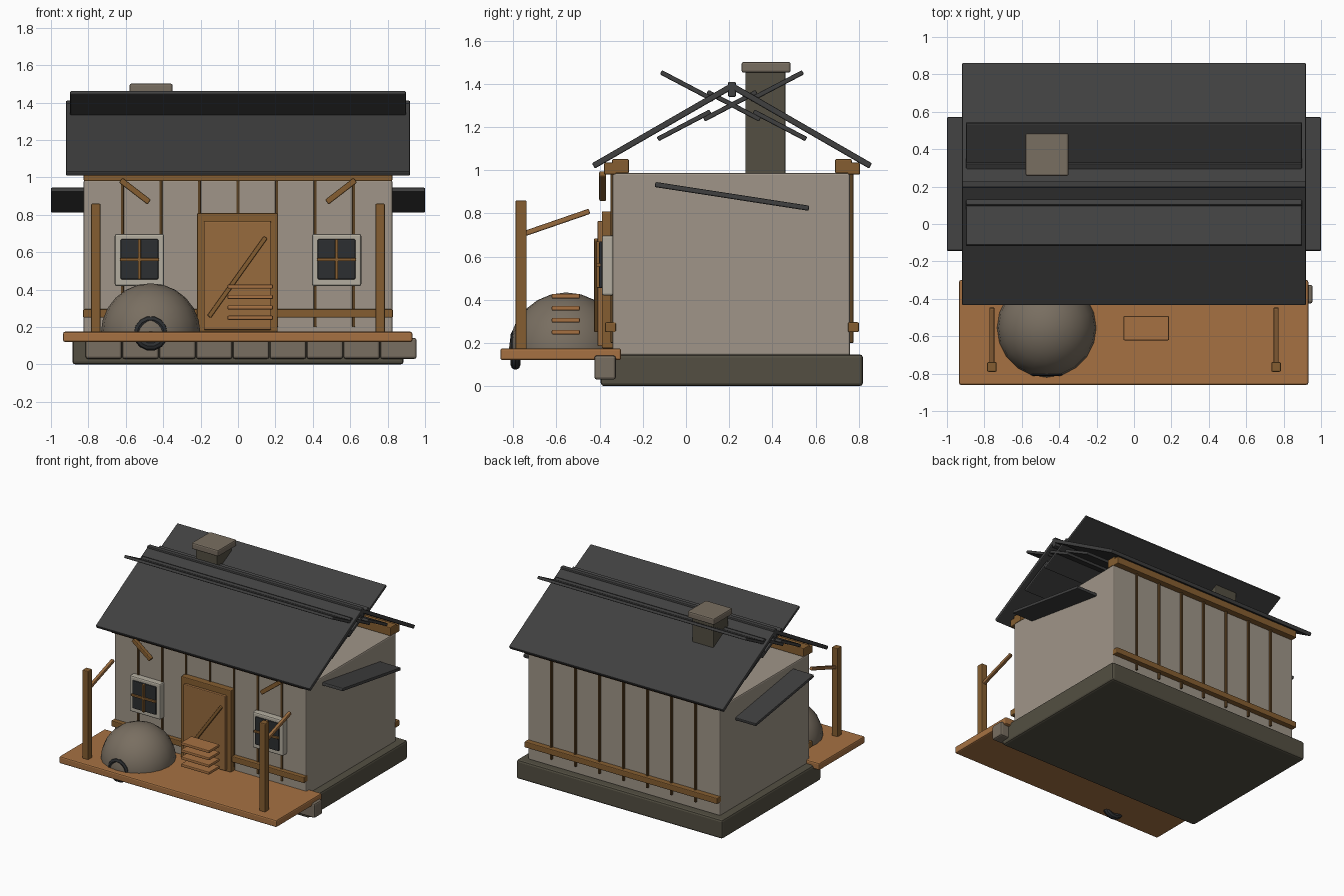
import bpy, bmesh, math
from mathutils import Vector, Matrix

if "Cube" in bpy.data.objects:
    bpy.data.objects.remove(bpy.data.objects["Cube"])


def material(name, rgb):
    m = bpy.data.materials.new(name)
    m.diffuse_color = [(c / 255) ** 2.2 for c in rgb] + [1]
    m.use_nodes = True
    m.node_tree.nodes["Principled BSDF"].inputs["Base Color"].default_value = m.diffuse_color
    return m


PLASTER = material("plaster", (158, 148, 135))
STONE = material("stone", (120, 110, 97))
DARK_STONE = material("dark_stone", (84, 80, 68))
WOOD = material("wood", (132, 94, 52))
DECK = material("deck_wood", (165, 113, 68))
DOOR = material("door_wood", (150, 106, 64))
DARK_WOOD = material("dark_wood", (92, 68, 40))
TRIM = material("pale_trim", (178, 172, 158))
ROOF = material("roof", (66, 66, 66))
GLASS = material("dark_glass", (48, 50, 52))


def add(name, bm, mat):
    me = bpy.data.meshes.new(name)
    bm.to_mesh(me)
    bm.free()
    me.materials.append(mat)
    ob = bpy.data.objects.new(name, me)
    bpy.context.collection.objects.link(ob)
    return ob


def slab(name, center, size, mat, rot=None, bevel=0.006):
    """Bevelled box, optionally rotated about its centre."""
    bm = bmesh.new()
    bmesh.ops.create_cube(bm, size=1, matrix=Matrix.Diagonal((*size, 1)))
    b = min(bevel, min(size) * 0.25)
    bmesh.ops.bevel(bm, geom=bm.edges[:], offset=b, segments=2, profile=0.5, affect='EDGES')
    ob = add(name, bm, mat)
    ob.matrix_world = Matrix.Translation(center) @ (rot or Matrix.Identity(4))
    return ob


def box(name, x, y, z, mat, bevel=0.006):
    """Box from its (min, max) range on each axis."""
    r = (x, y, z)
    return slab(name, [(a + b) / 2 for a, b in r], [b - a for a, b in r], mat, None, bevel)


def yz_plank(name, x, a, b, thick, mat):
    """Plank spanning x range, running from a to b in the side (y, z) plane."""
    d = Vector(b) - Vector(a)
    c = ((x[0] + x[1]) / 2, (a[0] + b[0]) / 2, (a[1] + b[1]) / 2)
    return slab(name, c, (x[1] - x[0], d.length, thick), mat,
                Matrix.Rotation(math.atan2(d.y, d.x), 4, 'X'))


def xz_plank(name, y, a, b, thick, mat):
    """Plank spanning y range, running from a to b in the front (x, z) plane."""
    d = Vector(b) - Vector(a)
    c = ((a[0] + b[0]) / 2, (y[0] + y[1]) / 2, (a[1] + b[1]) / 2)
    return slab(name, c, (d.length, y[1] - y[0], thick), mat,
                Matrix.Rotation(-math.atan2(d.y, d.x), 4, 'Y'))


# House body
YC = 0.213  # centre line of the house in y
box("foundation", (-0.885, 0.885), (-0.395, 0.82), (0, 0.147), DARK_STONE, 0.015)
box("walls", (-0.825, 0.825), (-0.34, 0.76), (0.14, 0.987), PLASTER, 0.01)
for i in range(9):
    x = -0.718 + i * 0.197
    box(f"foundation_stone_{i}", (x - 0.097, x + 0.097), (-0.425, -0.325), (0.03, 0.142), STONE, 0.012)

# Timber framing, same on front and back
for side, s in (("front", -1), ("back", 1)):
    def yr(a, b):
        return tuple(sorted((YC + s * a, YC + s * b)))
    box(f"{side}_eave_beam", (-0.825, 0.825), yr(0.535, 0.593), (0.98, 1.035), WOOD)
    box(f"{side}_wall_plate", (-0.825, 0.825), yr(0.478, 0.555), (0.985, 1.052), WOOD)
    box(f"{side}_low_rail", (-0.828, 0.828), yr(0.537, 0.588), (0.25, 0.296), WOOD)
    for i in range(7):
        x = (i - 3) * 0.206
        box(f"{side}_batten_{i}", (x - 0.008, x + 0.008), yr(0.54, 0.563), (0.2, 0.985), DARK_WOOD)

# Roof slopes with crossing strips
for side, s in (("front", -1), ("back", 1)):
    yz_plank(f"{side}_roof", (-0.92, 0.92), (YC + s * 0.642, 1.02), (YC, 1.39), 0.028, ROOF)
    for i, (d, z) in enumerate(((0.207, 1.39), (-0.008, 1.299), (-0.222, 1.208))):
        yz_plank(f"{side}_roof_strip_{i}", (-0.897, 0.897), (YC + s * (d + 0.122), z + 0.064),
                 (YC + s * (d - 0.122), z - 0.064), 0.022, ROOF)
box("roof_ridge", (-0.92, 0.92), (YC - 0.018, YC + 0.018), (1.34, 1.41), ROOF)
for side, s in (("left", -1), ("right", 1)):
    yz_plank(f"{side}_side_awning", sorted((s * 0.8, s * 1.0)), (-0.143, 0.934), (0.57, 0.824), 0.024, ROOF)

# Chimney
box("chimney", (-0.557, -0.373), (0.275, 0.46), (0.96, 1.46), DARK_STONE)
box("chimney_cap", (-0.58, -0.35), (0.257, 0.485), (1.452, 1.502), STONE, 0.01)

# Porch
box("porch_deck", (-0.935, 0.932), (-0.86, -0.3), (0.12, 0.175), DECK, 0.01)
for side, s in (("left", -1), ("right", 1)):
    x = s * 0.76
    box(f"{side}_porch_post", (x - 0.025, x + 0.025), (-0.79, -0.738), (0.17, 0.86), WOOD)
    yz_plank(f"{side}_porch_brace", (x - 0.013, x + 0.013), (-0.755, 0.704), (-0.447, 0.81), 0.025, DOOR)
    xz_plank(f"{side}_eave_brace", (-0.402, -0.37), (s * 0.627, 0.985), (s * 0.475, 0.868), 0.032, WOOD)

    # Windows
    w = s * 0.527
    box(f"{side}_window_frame", (w - 0.132, w + 0.132), (-0.39, -0.335), (0.42, 0.698), TRIM, 0.01)
    box(f"{side}_window_glass", (w - 0.101, w + 0.101), (-0.402, -0.37), (0.455, 0.67), GLASS)
    box(f"{side}_window_bar_v", (w - 0.008, w + 0.008), (-0.415, -0.395), (0.455, 0.67), WOOD)
    box(f"{side}_window_bar_h", (w - 0.105, w + 0.105), (-0.415, -0.395), (0.553, 0.569), WOOD)

# Door
box("door_frame", (-0.218, 0.212), (-0.39, -0.335), (0.175, 0.81), WOOD)
box("door_panel", (-0.183, 0.177), (-0.41, -0.38), (0.185, 0.765), DOOR)
xz_plank("door_brace", (-0.426, -0.405), (-0.155, 0.255), (0.148, 0.68), 0.024, WOOD)

# Stack of boards by the door
for i in range(4):
    z = 0.25 + i * 0.0555
    box(f"stacked_board_{i}", (-0.056, 0.187), (-0.622, -0.492), (z - 0.011, z + 0.011), DECK)

# Dome oven
bm = bmesh.new()
bmesh.ops.create_uvsphere(bm, u_segments=20, v_segments=12, radius=0.266)
bmesh.ops.bisect_plane(bm, geom=bm.verts[:] + bm.edges[:] + bm.faces[:], plane_co=(0, 0, -0.01),
                       plane_no=(0, 0, -1), clear_outer=True)
bmesh.ops.holes_fill(bm, edges=[e for e in bm.edges if e.is_boundary])
for f in bm.faces:
    f.smooth = len(f.verts) < 6
dome = add("oven_dome", bm, STONE)
dome.location = (-0.467, -0.555, 0.168)

bpy.ops.mesh.primitive_torus_add(major_segments=14, minor_segments=8, major_radius=0.072, minor_radius=0.023,
                                 location=(-0.467, -0.79, 0.168), rotation=(math.pi / 2, 0, 0))
ring = bpy.context.object
ring.name = "oven_mouth_ring"
ring.data.materials.append(GLASS)
bpy.ops.object.shade_smooth_by_angle()
